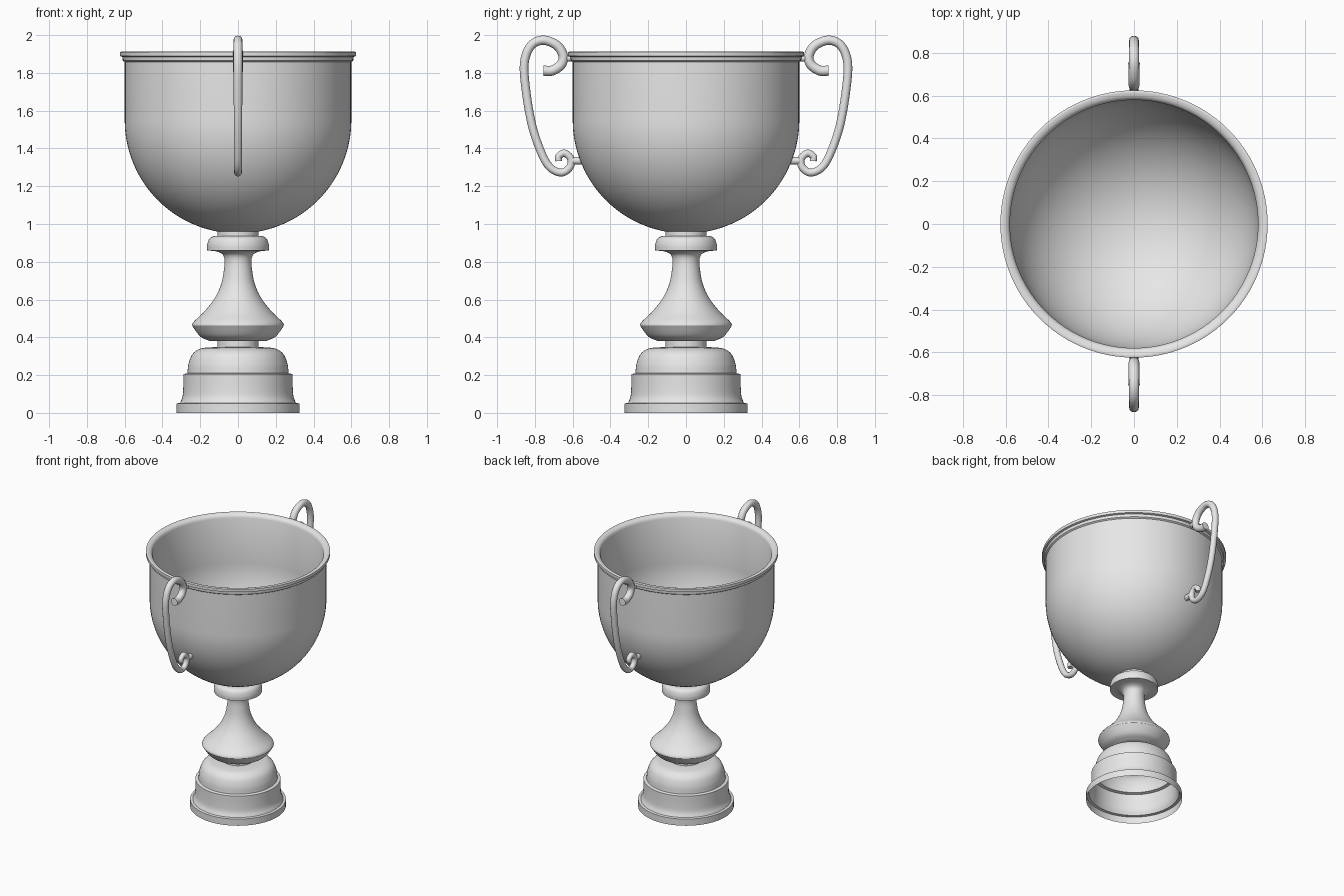
import bpy
import bmesh
from math import sin, cos, pi, radians
from mathutils import Vector, Matrix

cube = bpy.data.objects.get("Cube")
if cube:
    bpy.data.objects.remove(cube, do_unlink=True)

metal = bpy.data.materials.new("light_grey_metal")
metal.use_nodes = True
GREY = (0.8, 0.8, 0.8, 1.0)
metal.diffuse_color = GREY
for node in metal.node_tree.nodes:
    if node.type == 'BSDF_PRINCIPLED':
        node.inputs["Base Color"].default_value = GREY


def smooth_path(points, steps=6):
    """Catmull-Rom curve through 2D points."""
    p = [Vector(q) for q in points]
    p = [2 * p[0] - p[1]] + p + [2 * p[-1] - p[-2]]
    out = []
    for a, b, c, d in zip(p, p[1:], p[2:], p[3:]):
        for i in range(steps):
            t = i / steps
            out.append(0.5 * (2 * b + (c - a) * t + (2 * a - 5 * b + 4 * c - d) * t * t
                              + (3 * b - a - 3 * c + d) * t ** 3))
    return out + [p[-2]]


def finish(obj, angle=35):
    if not obj.data.materials:
        obj.data.materials.append(metal)
    bpy.ops.object.select_all(action='DESELECT')
    obj.select_set(True)
    bpy.context.view_layer.objects.active = obj
    if obj.type == 'CURVE':
        bpy.ops.object.convert(target='MESH')
    bpy.ops.object.shade_smooth_by_angle(angle=radians(angle))


def add_mesh(name, bm):
    mesh = bpy.data.meshes.new(name)
    bm.to_mesh(mesh)
    bm.free()
    obj = bpy.data.objects.new(name, mesh)
    bpy.context.collection.objects.link(obj)
    finish(obj)
    return obj


def lathe(name, profile, segments=80):
    """Turn a (radius, height) profile around the z axis."""
    bm = bmesh.new()
    verts = [bm.verts.new((r, 0, z)) for r, z in profile]
    edges = [bm.edges.new(pair) for pair in zip(verts, verts[1:])]
    bmesh.ops.spin(bm, geom=verts + edges, cent=(0, 0, 0), axis=(0, 0, 1),
                   angle=2 * pi, steps=segments)
    bmesh.ops.remove_doubles(bm, verts=bm.verts, dist=0.0005)
    bmesh.ops.recalc_face_normals(bm, faces=bm.faces)
    return add_mesh(name, bm)


# Hollow stepped foot with a domed top
foot = [(0.325, 0), (0.325, 0.05), (0.307, 0.053)]
foot += smooth_path([(0.307, 0.053), (0.294, 0.085), (0.29, 0.13), (0.289, 0.205)])
foot += [(0.268, 0.21)]
foot += smooth_path([(0.268, 0.21), (0.262, 0.26), (0.242, 0.31), (0.205, 0.338), (0.16, 0.347)])
foot += [(0.108, 0.348), (0.108, 0.38)]
lathe("foot", foot)

# Stem with a wide knop below and a collar above
stem = [(0.105, 0.38)]
stem += smooth_path([(0.15, 0.38), (0.2, 0.405), (0.238, 0.455), (0.242, 0.468), (0.23, 0.487),
                     (0.18, 0.535), (0.125, 0.605), (0.09, 0.68), (0.074, 0.76), (0.071, 0.81),
                     (0.083, 0.84), (0.115, 0.855), (0.163, 0.86)])
stem += smooth_path([(0.163, 0.86), (0.163, 0.89), (0.153, 0.92), (0.133, 0.934), (0.108, 0.937)])
stem += [(0.108, 0.97)]
lathe("stem", stem)


# Round-bottomed cup bowl with an inner wall and a flared lip
def bowl_curve(radius, count=28):
    return [(radius * sin(a), 1.55 - radius * cos(a))
            for a in (pi / 2 * i / count for i in range(count + 1))]


lip = [(0.6, 1.858), (0.61, 1.865), (0.612, 1.885), (0.625, 1.889), (0.625, 1.91)]
lip += smooth_path([(0.617, 1.913), (0.6, 1.909), (0.587, 1.9), (0.58, 1.885)], 3)
lathe("bowl", bowl_curve(0.6) + lip + bowl_curve(0.58)[::-1], 96)

# Scrolled handles, thinning towards the lower curl
scroll = smooth_path([
    (0.755, 1.812), (0.71, 1.812), (0.663, 1.842), (0.65, 1.89), (0.683, 1.945),
    (0.755, 1.973), (0.82, 1.945), (0.855, 1.86), (0.85, 1.73), (0.817, 1.53),
    (0.767, 1.38), (0.72, 1.3), (0.66, 1.272), (0.616, 1.3), (0.61, 1.345),
    (0.643, 1.375), (0.674, 1.358), (0.674, 1.333)], 8)


def add_handle(name, side):
    curve = bpy.data.curves.new(name, 'CURVE')
    curve.dimensions = '3D'
    curve.bevel_depth = 1.0
    curve.bevel_resolution = 4
    curve.use_fill_caps = True
    spline = curve.splines.new('POLY')
    spline.points.add(len(scroll) - 1)
    for i, (point, (y, z)) in enumerate(zip(spline.points, scroll)):
        point.co = (0, side * y, z, 1)
        point.radius = 0.027 - 0.009 * i / (len(scroll) - 1)
    obj = bpy.data.objects.new(name, curve)
    bpy.context.collection.objects.link(obj)
    finish(obj, 50)


def add_joint(name, side, start, end, height, radius):
    bm = bmesh.new()
    place = Matrix.Translation((0, side * (start + end) / 2, height)) @ Matrix.Rotation(pi / 2, 4, 'X')
    bmesh.ops.create_cone(bm, cap_ends=True, segments=20, radius1=radius, radius2=radius,
                          depth=end - start, matrix=place)
    add_mesh(name, bm)


for label, side in (("front", -1), ("back", 1)):
    add_handle(label + "_handle", side)
    add_joint(label + "_upper_joint", side, 0.59, 0.645, 1.877, 0.017)
    add_joint(label + "_lower_joint", side, 0.545, 0.605, 1.335, 0.02)
